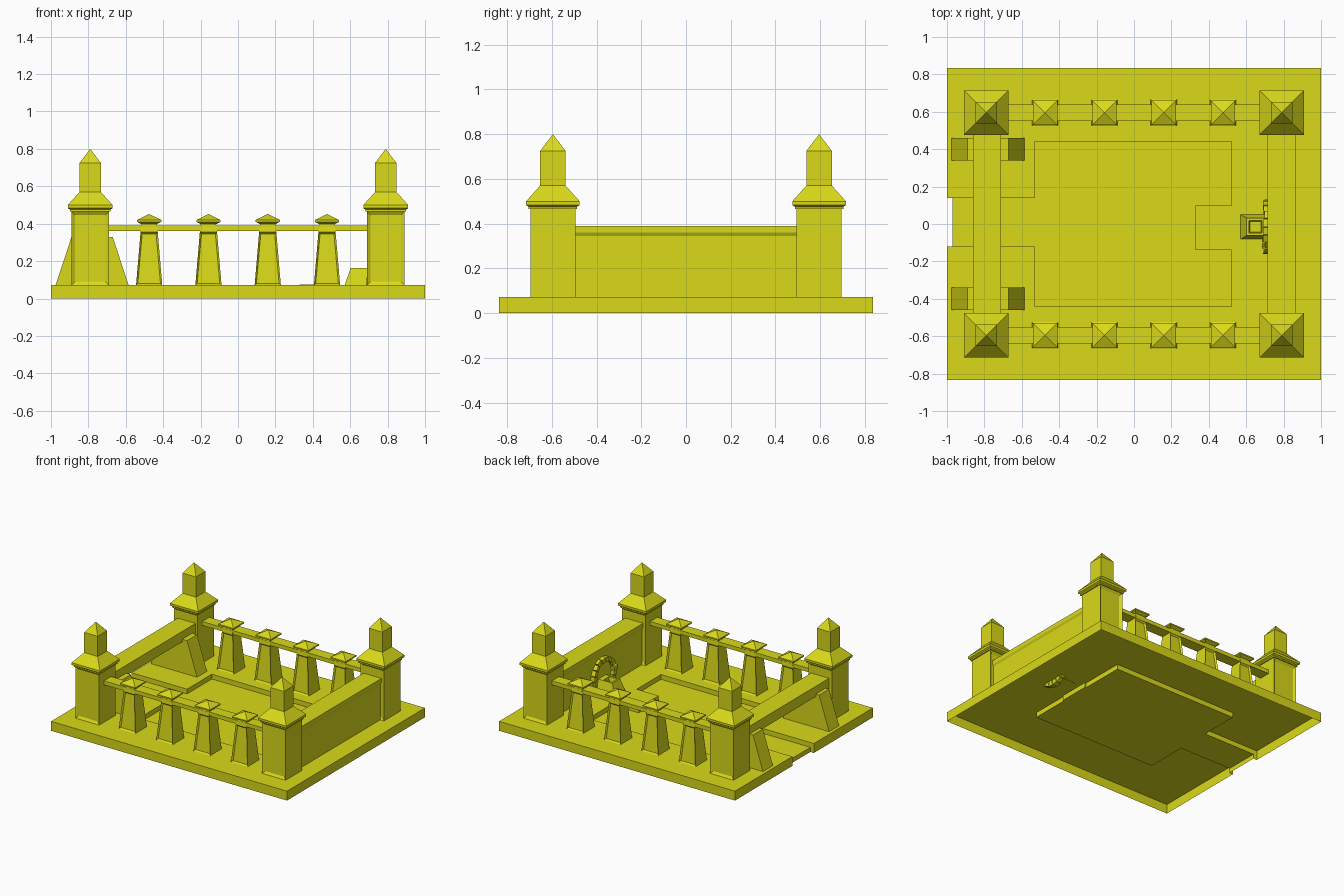
import bpy, bmesh, math, random
from mathutils import Vector

if "Cube" in bpy.data.objects:
    bpy.data.objects.remove(bpy.data.objects["Cube"])

random.seed(4)
mat = bpy.data.materials.new("yellow_stone")
mat.diffuse_color = (0.7, 0.7, 0.01, 1)
mat.use_nodes = True
mat.node_tree.nodes["Principled BSDF"].inputs["Base Color"].default_value = mat.diffuse_color
TOP, FLOOR = 0.072, 0.035


def finish(bm, name):
    me = bpy.data.meshes.new(name)
    bm.to_mesh(me)
    bm.free()
    me.materials.append(mat)
    ob = bpy.data.objects.new(name, me)
    bpy.context.collection.objects.link(ob)
    return ob


def square_loft(name, cx, cy, layers, panel=None):
    """Stack of square rings (half width, z); panel = (layer index, margin, depth) on the +-y faces."""
    bm = bmesh.new()
    rings, panels = [], []
    for h, z in layers:
        if h == 0:
            rings.append([bm.verts.new((cx, cy, z))] * 4)
        else:
            rings.append([bm.verts.new((cx + sx * h, cy + sy * h, z))
                          for sx, sy in ((-1, -1), (1, -1), (1, 1), (-1, 1))])
    bm.faces.new(rings[0][::-1])
    for i, (a, b) in enumerate(zip(rings, rings[1:])):
        for k in range(4):
            n = (k + 1) % 4
            vs = [a[k], a[n], b[n], b[k]]
            f = bm.faces.new(vs[:3] if b[k] is b[n] else vs)
            if panel and i == panel[0] and k in (0, 2):
                panels.append(f)
    bm.normal_update()
    if panels:
        bmesh.ops.inset_individual(bm, faces=panels, thickness=panel[1], depth=-panel[2])
    return finish(bm, name)


def prism(name, profile, axis, lo, hi):
    """Extrude a profile along x or y; profile is (y,z) or (x,z)."""
    bm = bmesh.new()
    place = (lambda p, t: (t, p[0], p[1])) if axis == 'x' else (lambda p, t: (p[0], t, p[1]))
    a = [bm.verts.new(place(p, lo)) for p in profile]
    b = [bm.verts.new(place(p, hi)) for p in profile]
    n = len(a)
    bm.faces.new(a)
    bm.faces.new(b[::-1])
    for i in range(n):
        bm.faces.new((a[i], b[i], b[(i + 1) % n], a[(i + 1) % n]))
    bmesh.ops.recalc_face_normals(bm, faces=bm.faces)
    return finish(bm, name)


def box(name, x0, x1, y0, y1, z0, z1):
    return prism(name, [(x0, z0), (x1, z0), (x1, z1), (x0, z1)], 'y', y0, y1)


# Base: open-bottomed slab with a sunken court and entrance channel
xs = [-1, -0.97, -0.53, 0.52, 1]
ys = [-0.835, -0.44, -0.12, 0.14, 0.44, 0.835]


def level(i, j):
    if not (0 <= i < 4 and 0 <= j < 5) or (i, j) == (0, 2):
        return 0
    if (i == 2 and 1 <= j <= 3) or (i, j) == (1, 2):
        return FLOOR
    return TOP


bm = bmesh.new()


def quad(pts):
    bm.faces.new([bm.verts.new(p) for p in pts])


for i in range(-1, 4):
    for j in range(-1, 5):
        z = level(i, j)
        if z:
            quad([(xs[i], ys[j], z), (xs[i + 1], ys[j], z),
                  (xs[i + 1], ys[j + 1], z), (xs[i], ys[j + 1], z)])
        w = level(i + 1, j)
        if w != z:
            x = xs[i + 1]
            quad([(x, ys[j], z), (x, ys[j], w), (x, ys[j + 1], w), (x, ys[j + 1], z)][::-1])
        w = level(i, j + 1)
        if w != z:
            y = ys[j + 1]
            quad([(xs[i], y, z), (xs[i], y, w), (xs[i + 1], y, w), (xs[i + 1], y, z)])
bmesh.ops.remove_doubles(bm, verts=bm.verts, dist=1e-5)
bmesh.ops.recalc_face_normals(bm, faces=bm.faces)
bm.normal_update()
if any(f.normal.z < -0.5 for f in bm.faces):
    bmesh.ops.reverse_faces(bm, faces=bm.faces)
bmesh.ops.dissolve_limit(bm, angle_limit=0.01, verts=bm.verts, edges=bm.edges)
finish(bm, "base")

# Step jutting into the court
box("court_step", 0.33, 0.53, -0.14, 0.1, FLOOR, 0.075)

# Corner towers
tower = [(0.1, TOP), (0.1, 0.465), (0.108, 0.465), (0.108, 0.475), (0.12, 0.483), (0.12, 0.5),
         (0.057, 0.57), (0.057, 0.725), (0, 0.8)]
# Tapered posts with pyramid caps
post = [(0.07, TOP), (0.046, 0.355), (0.041, 0.4)]
cap = [(0.042, 0.398), (0.065, 0.41), (0.065, 0.42), (0, 0.452)]
for s, side in ((-1, "front"), (1, "back")):
    y = 0.595 * s
    for x, end in ((-0.79, "left"), (0.79, "right")):
        square_loft(f"{side}_{end}_tower", x, y, tower, (0, 0.026, 0.012))
    for k in range(4):
        x = -0.475 + 0.317 * k
        square_loft(f"{side}_post_{k + 1}", x, y, post, (0, 0.013, 0.012))
        square_loft(f"{side}_post_cap_{k + 1}", x, y, cap)
    # Rail joining the posts
    box(f"{side}_rail", -0.7, 0.7, y - 0.043, y + 0.043, 0.36, 0.39)
    # Gate pier and its sloped buttress
    y0, y1 = sorted((0.36 * s, 0.5 * s))
    box(f"{side}_gate_pier", -0.855, -0.72, y0, y1, TOP, 0.35)
    y0, y1 = sorted((0.34 * s, 0.46 * s))
    prism(f"{side}_buttress", [(-0.975, TOP), (-0.585, TOP), (-0.67, 0.33), (-0.89, 0.33)],
          'y', y0, y1)

# Solid right wall with a slightly wider coping
prism("right_wall", [(0.722, TOP), (0.858, TOP), (0.858, 0.345), (0.866, 0.36), (0.866, 0.39),
                     (0.714, 0.39), (0.714, 0.36), (0.722, 0.345)], 'y', -0.5, 0.5)
# Beam over the gate
box("gate_beam", -0.862, -0.71, -0.5, 0.5, 0.31, 0.39)

# Ring of rough stones on the inner wall
bm = bmesh.new()
N, cy, cz = 20, -0.015, 0.175
for k in range(N):
    a0, a1 = (2 * math.pi * (k + t) / N for t in (0.06, 0.94))
    r0, r1 = 0.108, 0.143 + random.uniform(-0.004, 0.004)
    xf = 0.695 + random.uniform(-0.008, 0.006)
    v = [bm.verts.new((x, cy + r * math.cos(a), cz + r * math.sin(a)))
         for x in (xf, 0.73) for r, a in ((r0, a0), (r1, a0), (r1, a1), (r0, a1))]
    for f in ((0, 1, 2, 3), (7, 6, 5, 4), (0, 4, 5, 1), (1, 5, 6, 2), (2, 6, 7, 3), (3, 7, 4, 0)):
        bm.faces.new([v[i] for i in f])
bmesh.ops.recalc_face_normals(bm, faces=bm.faces)
finish(bm, "stone_ring")

# Basin in front of the ring, with a hollow top
bm = bmesh.new()
rows = [(0.57, 0.73, 0.066, 0.07), (0.602, 0.73, 0.046, 0.163),
        (0.615, 0.685, 0.033, 0.163), (0.62, 0.68, 0.028, 0.12)]
rings = [[bm.verts.new(p) for p in ((a, cy - h, z), (b, cy - h, z), (b, cy + h, z), (a, cy + h, z))]
         for a, b, h, z in rows]
bm.faces.new(rings[0][::-1])
bm.faces.new(rings[-1])
for a, b in zip(rings, rings[1:]):
    for k in range(4):
        bm.faces.new((a[k], a[(k + 1) % 4], b[(k + 1) % 4], b[k]))
finish(bm, "basin")
